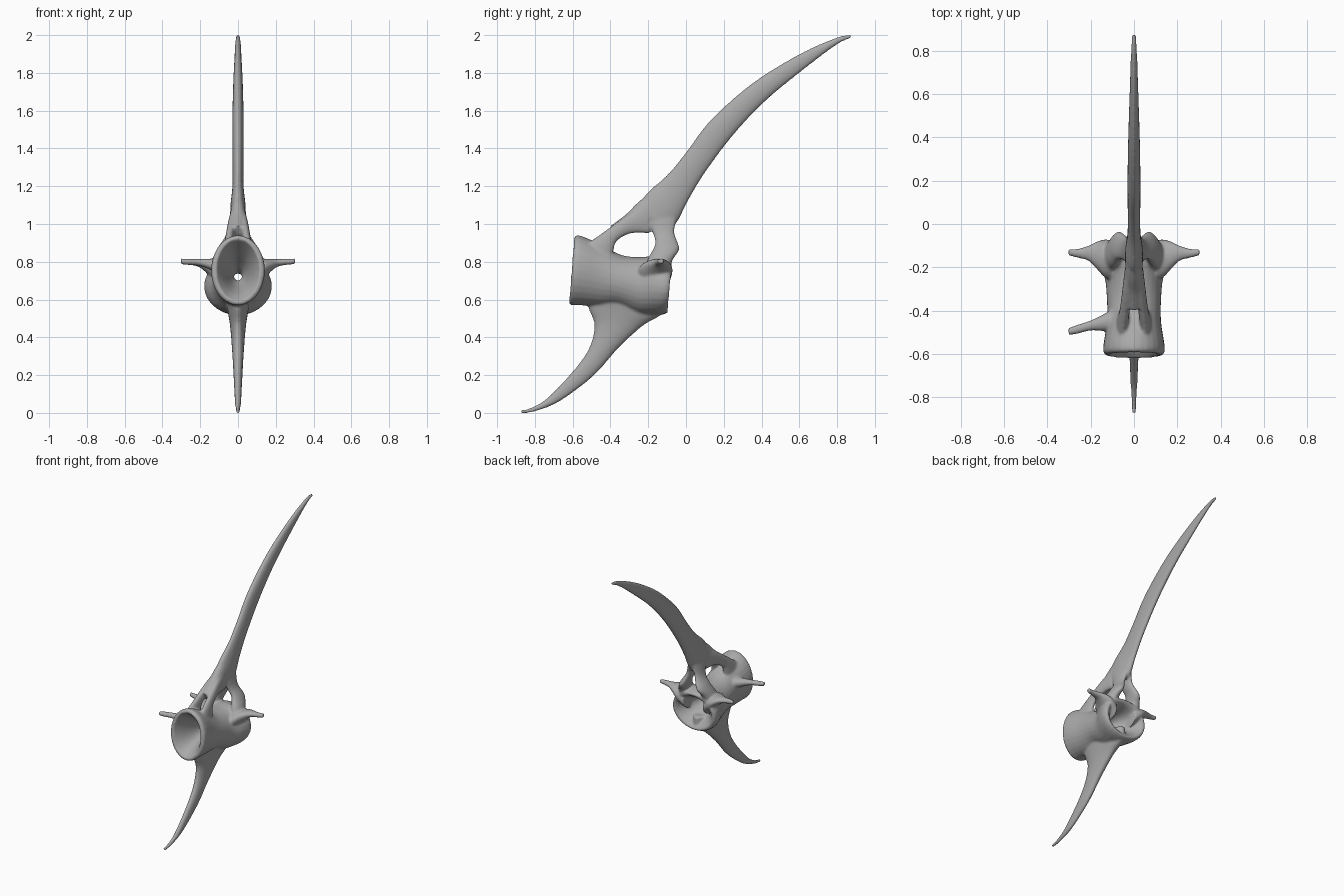
import bpy
import bmesh
import math
from mathutils import Vector

cube = bpy.data.objects.get("Cube")
if cube:
    bpy.data.objects.remove(cube, do_unlink=True)

bone = bpy.data.materials.new("bone_grey")
bone.use_nodes = True
colour = (0.40, 0.40, 0.40, 1.0)
bone.diffuse_color = colour
bone.node_tree.nodes["Principled BSDF"].inputs["Base Color"].default_value = colour

SIDES = 28
parts = []


def refine(rows, steps=5):
    """Pass a smooth curve through the rows of section values."""
    result = []
    last = len(rows) - 1
    for i in range(last):
        p0, p1 = rows[max(i - 1, 0)], rows[i]
        p2, p3 = rows[i + 1], rows[min(i + 2, last)]
        for s in range(steps):
            t = s / steps
            result.append([
                b + 0.5 * t * (c - a + t * (2 * a - 5 * b + 4 * c - d
                                            + t * (3 * (b - c) + d - a)))
                for a, b, c, d in zip(p0, p1, p2, p3)])
    result.append(list(rows[last]))
    return result


def loft(name, sections, loop=False):
    """Skin elliptical sections, each given as centre and two half axes."""
    bm = bmesh.new()
    rings = []
    for centre, a, b in sections:
        ring = []
        for k in range(SIDES):
            angle = math.tau * k / SIDES
            ring.append(bm.verts.new(centre + a * math.cos(angle) + b * math.sin(angle)))
        rings.append(ring)
    pairs = list(zip(rings, rings[1:]))
    if loop:
        pairs.append((rings[-1], rings[0]))
    else:
        bm.faces.new(rings[0])
        bm.faces.new(rings[-1])
    for low, high in pairs:
        for k in range(SIDES):
            n = (k + 1) % SIDES
            bm.faces.new((low[k], low[n], high[n], high[k]))
    bmesh.ops.recalc_face_normals(bm, faces=bm.faces)
    mesh = bpy.data.meshes.new(name)
    bm.to_mesh(mesh)
    bm.free()
    mesh.materials.append(bone)
    obj = bpy.data.objects.new(name, mesh)
    bpy.context.collection.objects.link(obj)
    parts.append(obj)


def blade(name, rows, side=1):
    """Rows: front y, front z, back y, back z, half width, x offset."""
    sections = []
    for fy, fz, by, bz, half, x in refine(rows):
        front, back = Vector((side * x, fy, fz)), Vector((side * x, by, bz))
        sections.append(((front + back) / 2, (front - back) / 2, Vector((half, 0, 0))))
    loft(name, sections)


def process(name, rows, side):
    """Rows: x, y, z, half depth, half height."""
    loft(name, [(Vector((side * x, y, z)), Vector((0, hy, 0)), Vector((0, 0, hz)))
                for x, y, z, hy, hz in refine(rows)])


# Centrum: outer wall, then both cups meeting at a small central hole
wall = [
    (-.607, .755, .115, .165), (-.595, .755, .14, .185), (-.55, .75, .14, .18),
    (-.45, .725, .125, .16), (-.35, .70, .125, .135), (-.25, .675, .135, .15),
    (-.17, .675, .168, .158), (-.115, .67, .18, .15), (-.085, .67, .165, .135),
    (-.11, .67, .13, .105), (-.20, .695, .07, .06), (-.33, .72, .022, .02),
    (-.45, .74, .05, .07), (-.55, .755, .085, .125)]
loft("centrum", [(Vector((0, y, z)), Vector((hx, 0, 0)), Vector((0, hz * .08, hz)))
                 for y, z, hx, hz in refine(wall + wall[:1])[:-1]], loop=True)

# Long upper spine
blade("upper_spine", [
    (-.26, 1.07, -.07, .98, .042, 0), (-.21, 1.16, -.035, 1.03, .04, 0),
    (-.10, 1.26, .01, 1.12, .03, 0), (.0, 1.38, .10, 1.27, .029, 0),
    (.13, 1.55, .25, 1.47, .03, 0), (.35, 1.745, .42, 1.65, .027, 0),
    (.60, 1.90, .62, 1.815, .02, 0), (.79, 1.985, .80, 1.95, .014, 0),
    (.872, 2.003, .876, 1.985, .01, 0)])

# Lower spine with its wide root under the centrum
blade("lower_spine", [
    (-.53, .62, -.11, .62, .07, 0), (-.515, .55, -.12, .53, .055, 0),
    (-.485, .46, -.23, .46, .042, 0), (-.515, .34, -.36, .34, .032, 0),
    (-.60, .22, -.49, .195, .024, 0), (-.74, .075, -.67, .06, .017, 0),
    (-.83, .024, -.80, .008, .012, 0), (-.876, .016, -.874, -.003, .01, 0)])

# Ridge over the canal, running from the spine down to the front rim
blade("arch_ridge", [
    (-.20, 1.16, -.14, .98, .038, 0), (-.26, 1.11, -.21, .96, .042, 0),
    (-.32, 1.05, -.28, .96, .042, 0), (-.40, .99, -.36, .93, .035, 0)])

for side, label in ((1, "left"), (-1, "right")):
    # Front and rear walls of the arch
    blade(label + "_front_lamina", [
        (-.22, 1.10, -.19, .95, .02, .022), (-.32, 1.04, -.29, .95, .022, .032),
        (-.42, .97, -.365, .91, .023, .042), (-.49, .92, -.385, .85, .025, .05),
        (-.55, .88, -.40, .77, .03, .055)], side)
    blade(label + "_rear_lamina", [
        (-.22, 1.05, -.05, 1.03, .024, .015), (-.175, .95, -.06, .95, .024, .035),
        (-.165, .89, -.035, .87, .032, .07), (-.20, .82, -.07, .81, .04, .095),
        (-.23, .74, -.10, .73, .04, .11)], side)
    # Side process
    process(label + "_side_process", [
        (.08, -.17, .72, .09, .07), (.13, -.16, .755, .09, .055),
        (.17, -.145, .78, .065, .036), (.21, -.135, .795, .036, .021),
        (.26, -.135, .80, .021, .017), (.303, -.13, .803, .016, .015)], side)

# Extra front process on the right only
process("right_front_process", [
    (.08, -.44, .77, .06, .05), (.14, -.455, .785, .04, .032),
    (.20, -.468, .797, .024, .02), (.27, -.488, .80, .021, .017),
    (.303, -.495, .802, .016, .015)], -1)

# Fuse the parts into one smooth bone
bpy.ops.object.select_all(action="DESELECT")
for part in parts:
    part.select_set(True)
bpy.context.view_layer.objects.active = parts[0]
bpy.ops.object.join()
bone_object = bpy.context.view_layer.objects.active
bone_object.name = "vertebra"
fuse = bone_object.modifiers.new("fuse", "REMESH")
fuse.mode = "VOXEL"
fuse.voxel_size = .0075
fuse.use_smooth_shade = True
soften = bone_object.modifiers.new("soften", "SMOOTH")
soften.factor = .5
soften.iterations = 7
for modifier in (fuse.name, soften.name):
    bpy.ops.object.modifier_apply(modifier=modifier)
bpy.ops.object.shade_smooth()
